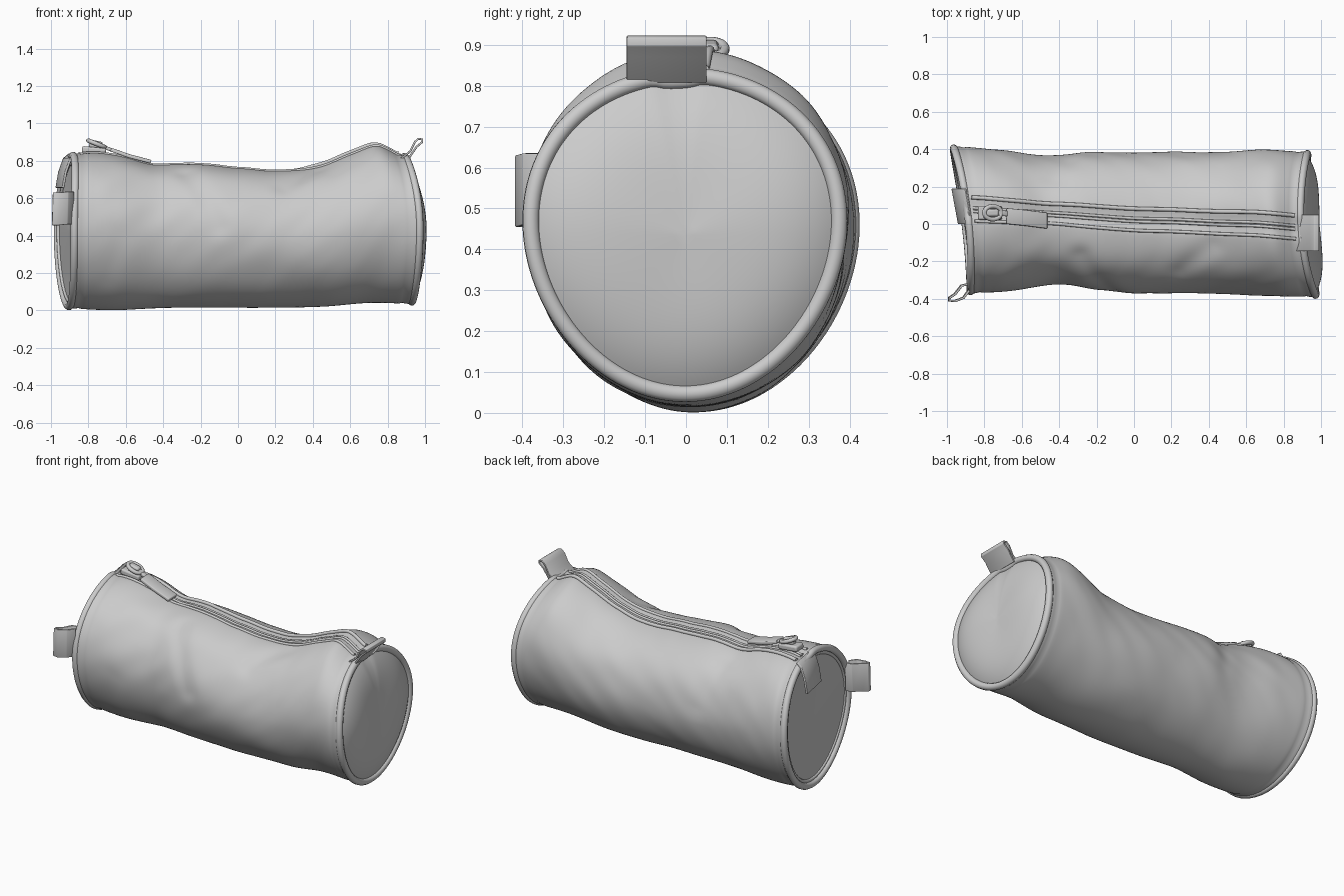
import bpy, bmesh, math
from mathutils import Vector, noise

if "Cube" in bpy.data.objects:
    bpy.data.objects.remove(bpy.data.objects["Cube"])

grey = bpy.data.materials.new("grey fabric")
grey.use_nodes = True
COLOUR = (0.6, 0.6, 0.6, 1)
grey.diffuse_color = COLOUR
grey.node_tree.nodes["Principled BSDF"].inputs["Base Color"].default_value = COLOUR

# Outline of the pouch at nine even stations along its length
TOP = (.84, .835, .785, .785, .765, .75, .78, .855, .835)
BOTTOM = (.01, .0, .01, .015, .015, .015, .02, .04, .035)
FRONT = (.37, .35, .32, .355, .37, .37, .375, .38, .39)
BACK = (.415, .395, .365, .38, .38, .385, .385, .395, .385)

# Creases pressed into the cloth: from (x, angle) to (x, angle), depth
CREASES = (((-.28, 2.1), (-.1, 3.0), .014), ((-.8, 2.6), (-.84, 3.6), .008),
           ((-.62, 3.2), (-.7, 3.8), .007), ((.42, 1.9), (.25, 2.3), .01),
           ((-.42, .9), (-.35, .2), .01))


def station(keys, u):
    """Smooth curve through the keys, u from -1 to 1."""
    f = min(max((u + 1) * 4, 0), 7.9999)
    i, s = int(f), f - int(f)
    a, b, c, d = (keys[min(max(i + k, 0), 8)] for k in (-1, 0, 1, 2))
    return b + s / 2 * (c - a + s * (2 * a - 5 * b + 4 * c - d + s * (3 * (b - c) + d - a)))


def zip_angle(u, offset=0):
    return math.pi / 2 - (0.016 - 0.034 * u + offset) / 0.38


def crease_depth(x, t):
    total = 0
    for (xa, ta), (xb, tb), depth in CREASES:
        p, a = Vector((x, t * .4)), Vector((xa, ta * .4))
        line = Vector((xb, tb * .4)) - a
        k = min(max((p - a).dot(line) / line.length_squared, 0), 1)
        total += depth * math.exp(-((p - a - line * k).length / .06) ** 2)
    return total


def surface(u, t, grow=0.0):
    """Point on the cloth: u along the length, t round the section."""
    c, s = math.cos(t), math.sin(t)
    lean = s * s
    left = -.915 - .045 * c + (.035 if s > 0 else .015) * lean
    right = .945 - .022 * c - (.058 if s > 0 else .02) * lean
    x = left + (right - left) * (u + 1) / 2
    # Top edge swells just before the right end
    top = station(TOP, u) + .03 * math.exp(-((u - .84) / .09) ** 2)
    bottom = station(BOTTOM, u)
    front, back = station(FRONT, u), station(BACK, u)
    ry, rz = (front + back) / 2, (top - bottom) / 2
    # Soft folds, fading out at the seams and along the underside
    fade = min(1, (1 - abs(u)) * 5) * (0.65 + 0.35 * s)
    fold = noise.noise(Vector((x * 3 + s * .5, c * 1.5, s * 1.5 + 5)))
    fold += 0.5 * noise.noise(Vector((x * 7 - s * 2, c * 2, s * 2)))
    r = grow + (0.011 * fold - crease_depth(x, t)) * fade
    # Narrow sewn hem near each end
    r -= 0.004 * math.exp(-((abs(u) - .95) / .014) ** 2)
    # Sunken channel under the zip
    d = (t - zip_angle(u)) * 0.38
    r -= 0.012 * math.exp(-(d / .045) ** 4)
    egg = 1 + (0.04 + 0.05 * u ** 4) * s
    y = (back - front) / 2 + (ry + r) * c * egg
    return Vector((x, y, (top + bottom) / 2 + (rz + r) * s))


def finish(bm, name, angle=50):
    bmesh.ops.recalc_face_normals(bm, faces=bm.faces)
    mesh = bpy.data.meshes.new(name)
    bm.to_mesh(mesh)
    bm.free()
    obj = bpy.data.objects.new(name, mesh)
    bpy.context.collection.objects.link(obj)
    mesh.materials.append(grey)
    bpy.ops.object.select_all(action='DESELECT')
    obj.select_set(True)
    bpy.context.view_layer.objects.active = obj
    bpy.ops.object.shade_smooth_by_angle(angle=math.radians(angle))
    return obj


def loft(name, rings, tip=None):
    bm = bmesh.new()
    rows = [[bm.verts.new(p) for p in ring] for ring in rings]
    n = len(rows[0])
    for a, b in zip(rows, rows[1:]):
        for j in range(n):
            bm.faces.new((a[j], a[(j + 1) % n], b[(j + 1) % n], b[j]))
    if tip:
        v = bm.verts.new(tip)
        for j in range(n):
            bm.faces.new((rows[-1][j], rows[-1][(j + 1) % n], v))
    return finish(bm, name)


def tube(name, points, radius, closed=False):
    curve = bpy.data.curves.new(name, 'CURVE')
    curve.dimensions = '3D'
    curve.bevel_depth, curve.bevel_resolution = radius, 3
    curve.use_fill_caps = True
    spline = curve.splines.new('POLY')
    spline.points.add(len(points) - 1)
    for p, co in zip(spline.points, points):
        p.co = (*co, 1)
    spline.use_cyclic_u = closed
    spline.use_smooth = True
    obj = bpy.data.objects.new(name, curve)
    bpy.context.collection.objects.link(obj)
    curve.materials.append(grey)


def ribbon(name, path, sweep, thickness):
    """Strip of webbing: a path pulled along the sweep vector."""
    bm = bmesh.new()
    sweep = Vector(sweep)
    a = [bm.verts.new(p) for p in path]
    b = [bm.verts.new(Vector(p) + sweep) for p in path]
    for i in range(len(path) - 1):
        bm.faces.new((a[i], a[i + 1], b[i + 1], b[i]))
    obj = finish(bm, name, 60)
    solid = obj.modifiers.new("thickness", 'SOLIDIFY')
    solid.thickness, solid.offset = thickness, 0
    bevel = obj.modifiers.new("soft edge", 'BEVEL')
    bevel.width, bevel.segments = thickness * .25, 2


def block(name, centre, size, tilt=0):
    bpy.ops.mesh.primitive_cube_add(size=1, location=centre, rotation=(0, tilt, 0))
    obj = bpy.context.object
    obj.name, obj.scale = name, size
    bpy.ops.object.transform_apply(location=False, rotation=False, scale=True)
    obj.data.materials.append(grey)
    bevel = obj.modifiers.new("round", 'BEVEL')
    bevel.width, bevel.segments = min(size) * .3, 3
    bpy.ops.object.shade_smooth_by_angle()


# Cloth barrel
SIDES, LENGTH = 144, 120
angles = [2 * math.pi * j / SIDES for j in range(SIDES)]
stations = [-1 + 2 * i / LENGTH for i in range(LENGTH + 1)]
loft("pouch_body", [[surface(u, t) for t in angles] for u in stations])

# End panels with piping: the left one lies flat, the right one bulges
for name, u, bulge in (("left", -1, .0), ("right", 1, .066)):
    rim = [surface(u, t, -.012) for t in angles]
    tube(name + "_piping", [p + Vector((u * .004, 0, 0)) for p in rim], .021, True)
    tube(name + "_inner_seam", [surface(u, t, -.04) for t in angles], .01, True)
    centre = sum(rim, Vector()) / SIDES
    rings = []
    for k in range(14):
        f = 1 - k / 14
        dome = bulge * (1 - f ** 4)
        rings.append([centre.lerp(p, f) + Vector((u * dome, 0, 0)) for p in rim])
    loft(name + "_end_panel", rings, centre + Vector((u * bulge, 0, 0)))

# Zip: cloth lips on each side, teeth band in the middle
run = [u * .97 for u in stations]
for name, offset, radius, lift in (("front_zip_lip", -.055, .009, .0),
                                   ("back_zip_lip", .06, .011, .003),
                                   ("zip_teeth_front", -.008, .008, .0),
                                   ("zip_teeth_back", .01, .008, .0)):
    tube(name, [surface(u, zip_angle(u, offset), lift) for u in run], radius)

# Zip slider, its bridge and the pull
block("zip_slider", (-.77, .06, .855), (.13, .075, .035), .1)
block("slider_bridge", (-.76, .06, .885), (.07, .04, .045), .2)
loop = [(-.755 + .045 * math.cos(a), .06 + .035 * math.sin(a), .89 - .018 * math.cos(a))
        for a in angles[::6]]
tube("pull_ring", loop, .012, True)
ribbon("pull_cord", [(-.73, .045, .88), (-.67, .04, .855)], (0, .03, 0), .018)
ribbon("zip_pull", [(-.68, .0, .86), (-.58, -.01, .825), (-.465, -.025, .795)],
       (0, .085, 0), .02)

# Folded strap over the right end of the zip
ribbon("right_top_tab", [(.87, -.145, .81), (.92, -.145, .85), (.945, -.145, .9),
                         (.965, -.145, .918), (.985, -.145, .915), (.985, -.145, .9),
                         (.955, -.145, .875), (.91, -.145, .81)], (0, .195, 0), .011)

# Flap lying slanted on the left end panel below the zip
ribbon("left_flap", [(-.865, .0, .835), (-.895, .0, .81), (-.92, .0, .74),
                     (-.935, .0, .655)], (-.035, .19, 0), .014)

# Looped strap on the front edge of the left end
ribbon("left_front_tab", [(-.885, -.32, .46), (-.925, -.33, .46), (-.96, -.375, .455),
                          (-.99, -.395, .455), (-.99, -.41, .455), (-.96, -.412, .455),
                          (-.915, -.395, .46), (-.885, -.355, .46)], (.005, 0, .175), .012)
